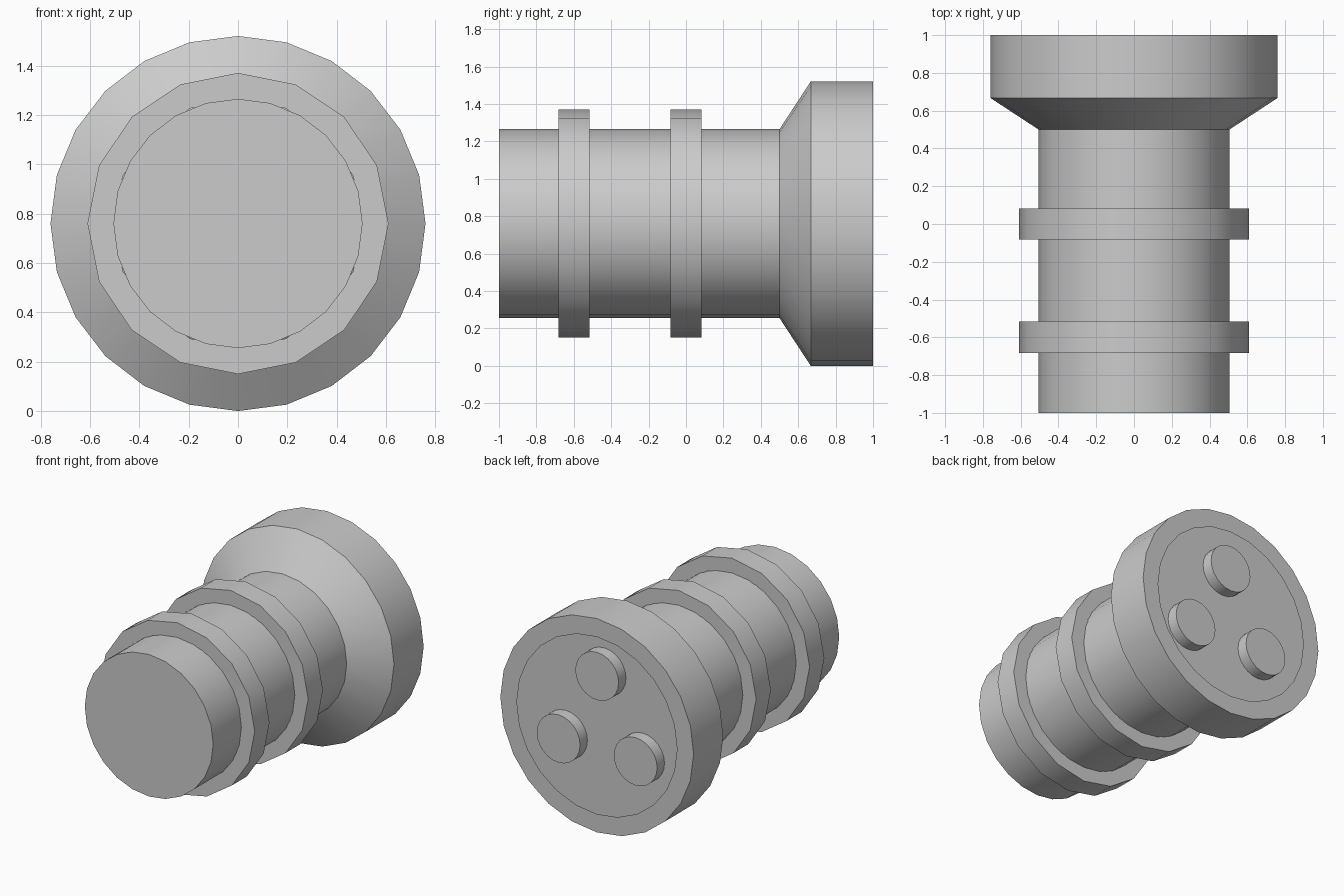
import bpy, bmesh, math

if "Cube" in bpy.data.objects:
    bpy.data.objects.remove(bpy.data.objects["Cube"])

AXIS_Z = 0.76

grey = bpy.data.materials.new("plain_grey")
grey.diffuse_color = (0.6, 0.6, 0.6, 1)
grey.use_nodes = True
grey.node_tree.nodes["Principled BSDF"].inputs["Base Color"].default_value = grey.diffuse_color


def lathe(name, profile, sides, x=0.0, z=AXIS_Z, closed=False):
    """Revolve (radius, y) points around an axis along y; radius 0 closes an end."""
    bm = bmesh.new()
    loops = []
    for r, y in profile:
        if r == 0:
            loops.append([bm.verts.new((x, y, z))] * sides)
            continue
        angles = [2 * math.pi * i / sides for i in range(sides)]
        loops.append([bm.verts.new((x + r * math.sin(a), y, z + r * math.cos(a)))
                      for a in angles])
    pairs = list(zip(loops, loops[1:]))
    if closed:
        pairs.append((loops[-1], loops[0]))
    for a, b in pairs:
        for i in range(sides):
            j = (i + 1) % sides
            corners = list(dict.fromkeys((a[i], a[j], b[j], b[i])))
            bm.faces.new(corners)
    bmesh.ops.recalc_face_normals(bm, faces=bm.faces)
    mesh = bpy.data.meshes.new(name)
    bm.to_mesh(mesh)
    bm.free()
    mesh.materials.append(grey)
    obj = bpy.data.objects.new(name, mesh)
    bpy.context.collection.objects.link(obj)
    bpy.ops.object.select_all(action='DESELECT')
    obj.select_set(True)
    bpy.context.view_layer.objects.active = obj
    bpy.ops.object.shade_smooth_by_angle(angle=math.radians(30))
    return obj


# Barrel, flared head, thin rim and recessed back plate
lathe("body", [(0, -1), (0.505, -1), (0.505, 0.5), (0.76, 0.667), (0.76, 1),
               (0.63, 1), (0.74, 0.917), (0, 0.917)], 24)

# Two collars around the barrel
for name, y in (("front_collar", -0.6), ("middle_collar", 0.0)):
    lathe(name, [(0.505, y - 0.083), (0.61, y - 0.083),
                 (0.61, y + 0.083), (0.505, y + 0.083)], 16, closed=True)

# Three round pegs on the back plate, level with the rim
for i in range(3):
    a = 2 * math.pi * i / 3
    lathe(f"peg_{i + 1}", [(0, 0.91), (0.17, 0.91), (0.17, 1), (0, 1)], 24,
          x=0.35 * math.sin(a), z=AXIS_Z + 0.35 * math.cos(a))
